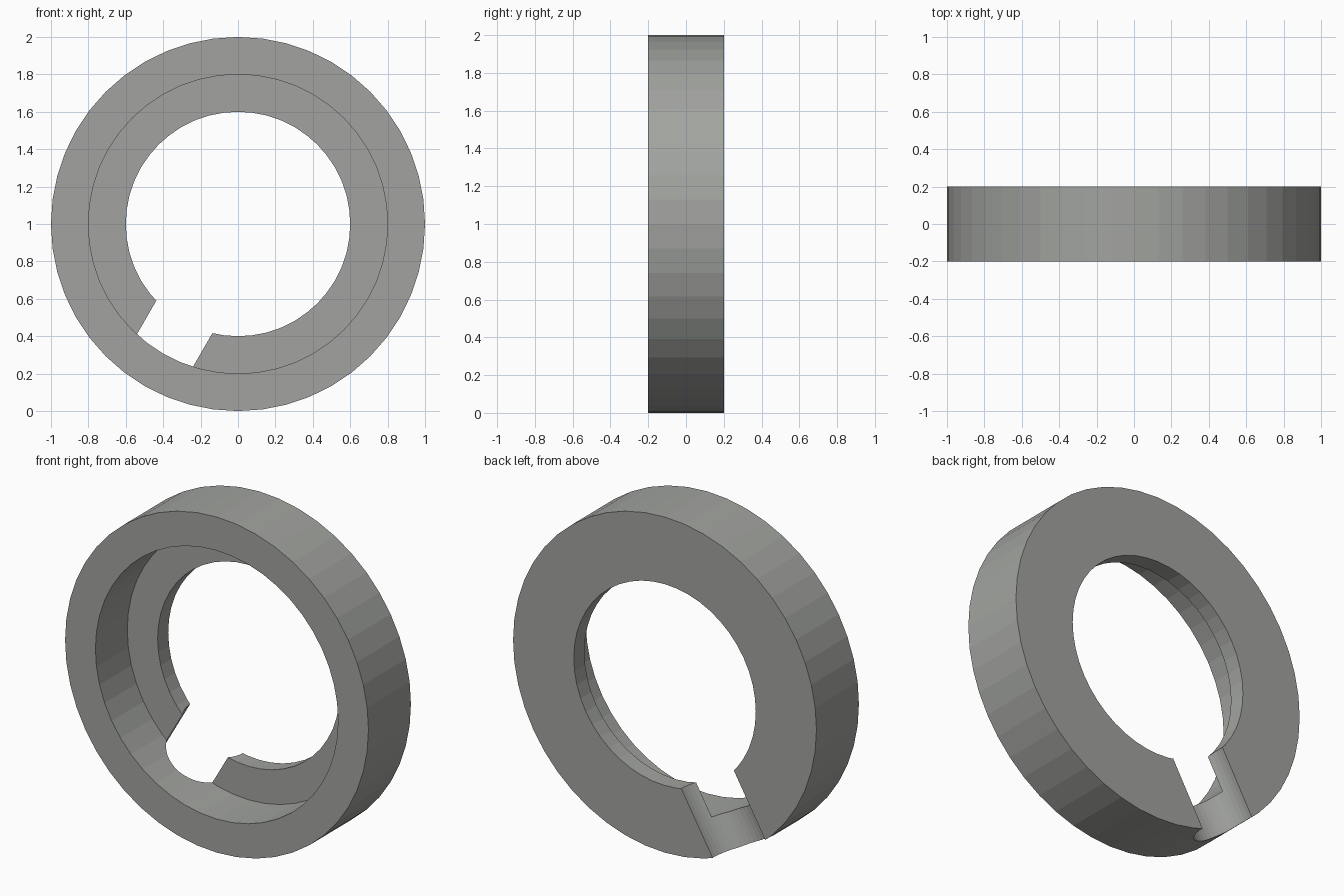
import bpy, math
from mathutils import Matrix, Vector

if "Cube" in bpy.data.objects:
    bpy.data.objects.remove(bpy.data.objects["Cube"])

SEG = 48
CENTRE = Vector((0, 0, 1))

metal = bpy.data.materials.new("warm grey")
metal.diffuse_color = (0.36, 0.37, 0.35, 1)
metal.use_nodes = True
metal.node_tree.nodes["Principled BSDF"].inputs["Base Color"].default_value = metal.diffuse_color

# Stepped ring: closed (radius, y) profile swept around the y axis
profile = [(1.0, -0.2), (1.0, 0.2), (0.6, 0.2), (0.6, 0.1), (0.8, 0.1), (0.8, -0.2)]
n = len(profile)
verts, faces = [], []
for i in range(SEG):
    a = 2 * math.pi * i / SEG
    verts += [(r * math.cos(a), y, 1 + r * math.sin(a)) for r, y in profile]
    j = (i + 1) % SEG
    for k in range(n):
        m = (k + 1) % n
        faces.append((i * n + k, i * n + m, j * n + m, j * n + k))
mesh = bpy.data.meshes.new("stepped_ring")
mesh.from_pydata(verts, [], faces)
ring = bpy.data.objects.new("stepped_ring", mesh)
bpy.context.collection.objects.link(ring)
mesh.materials.append(metal)

# Make the normals consistent
bpy.context.view_layer.objects.active = ring
ring.select_set(True)
bpy.ops.object.mode_set(mode='EDIT')
bpy.ops.mesh.select_all(action='SELECT')
bpy.ops.mesh.normals_make_consistent(inside=False)
bpy.ops.object.mode_set(mode='OBJECT')

# Round radial groove across the back face, at lower left seen from the front
tilt = math.radians(30)
outward = Vector((-math.sin(tilt), 0, -math.cos(tilt)))
bpy.ops.mesh.primitive_cylinder_add(
    vertices=SEG, radius=0.2, depth=1.0,
    location=CENTRE + outward * 0.8 + Vector((0, 0.2, 0)), rotation=(0, tilt, 0))
cutter = bpy.context.object
cutter.name = "groove_cutter"
cutter.data.materials.append(metal)
cutter.hide_render = True

cut = ring.modifiers.new("groove", 'BOOLEAN')
cut.operation = 'DIFFERENCE'
cut.solver = 'EXACT'
cut.object = cutter
bpy.context.view_layer.objects.active = ring
bpy.ops.object.modifier_apply(modifier=cut.name)
bpy.data.objects.remove(cutter)
